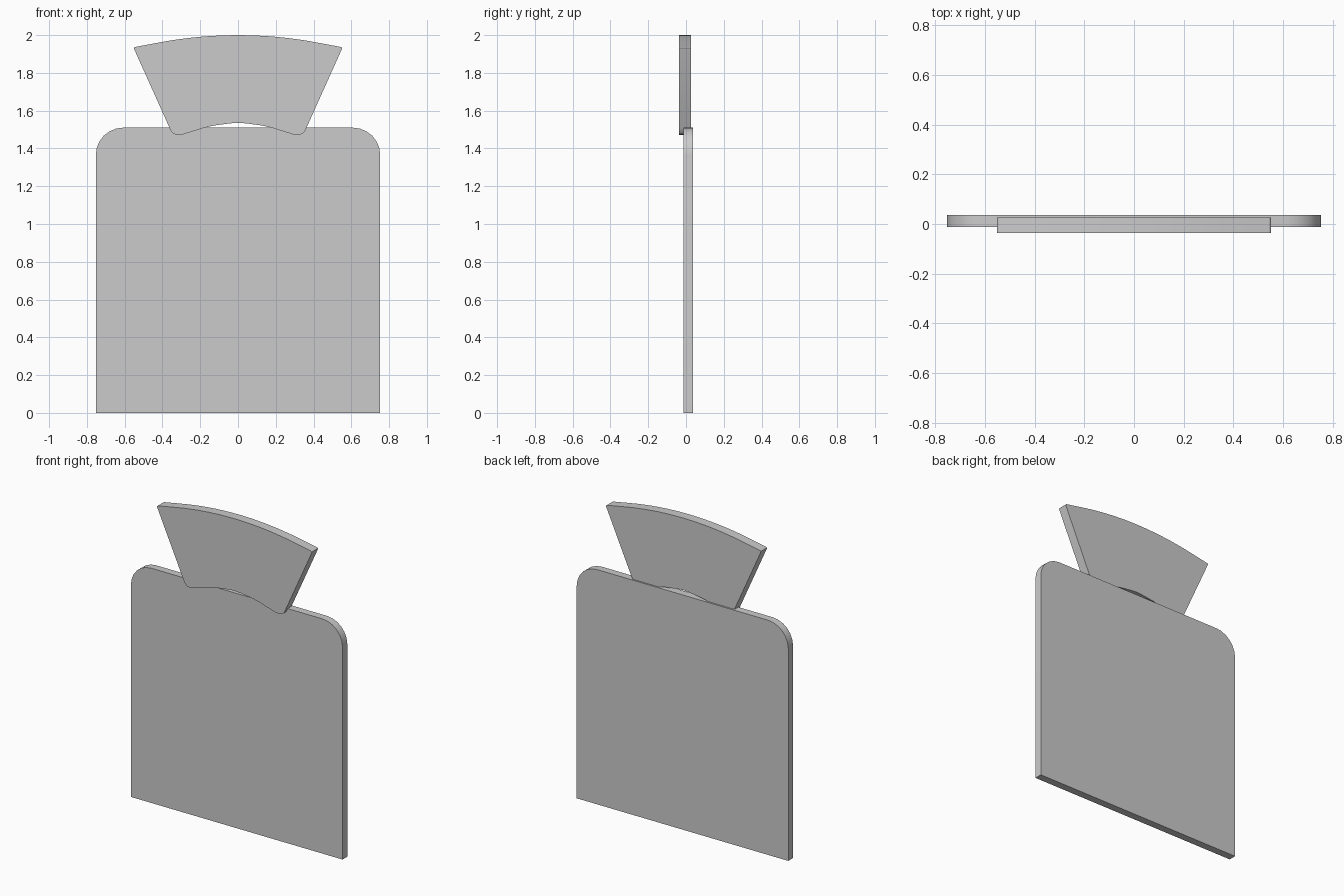
import bpy, bmesh, math

if "Cube" in bpy.data.objects:
    bpy.data.objects.remove(bpy.data.objects["Cube"])


def extrude_symmetric(name, half, y0, y1):
    """Mirror a right-half (x, z) outline, ordered top centre to bottom centre, and extrude along y."""
    outline = half + [(-x, z) for x, z in reversed(half) if x > 1e-6]
    bm = bmesh.new()
    face = bm.faces.new([bm.verts.new((x, y0, z)) for x, z in outline])
    ext = bmesh.ops.extrude_face_region(bm, geom=[face])
    for v in ext["geom"]:
        if isinstance(v, bmesh.types.BMVert):
            v.co.y = y1
    bmesh.ops.recalc_face_normals(bm, faces=bm.faces)
    mesh = bpy.data.meshes.new(name)
    bm.to_mesh(mesh)
    bm.free()
    obj = bpy.data.objects.new(name, mesh)
    bpy.context.collection.objects.link(obj)
    bpy.context.view_layer.objects.active = obj
    obj.select_set(True)
    bpy.ops.object.shade_smooth_by_angle(angle=math.radians(30))
    obj.select_set(False)
    return obj


# Main panel with rounded top corners
W, H, R, N = 0.753, 1.51, 0.145, 6
panel = [(0, H)]
for i in range(N + 1):
    a = math.pi / 2 * (1 - i / N)
    panel.append((W - R + R * math.cos(a), H - R + R * math.sin(a)))
panel += [(W, 0), (0, 0)]
extrude_symmetric("main_panel", panel, -0.013, 0.036)

# Fan-shaped top piece: shallow upper arc, slanted sides, arched underside
RAD = 2.27
fan = [(x, 2.0 - RAD + math.sqrt(RAD * RAD - x * x))
       for x in (0, 0.09, 0.18, 0.27, 0.36, 0.45)]
fan += [(0.546, 1.937), (0.551, 1.932), (0.549, 1.924),
        (0.362, 1.508), (0.353, 1.489), (0.339, 1.476), (0.318, 1.472),
        (0.290, 1.475), (0.235, 1.492), (0.18, 1.509), (0.13, 1.521),
        (0.04, 1.533), (0, 1.536)]
extrude_symmetric("fan_top", fan, -0.036, 0.026)
